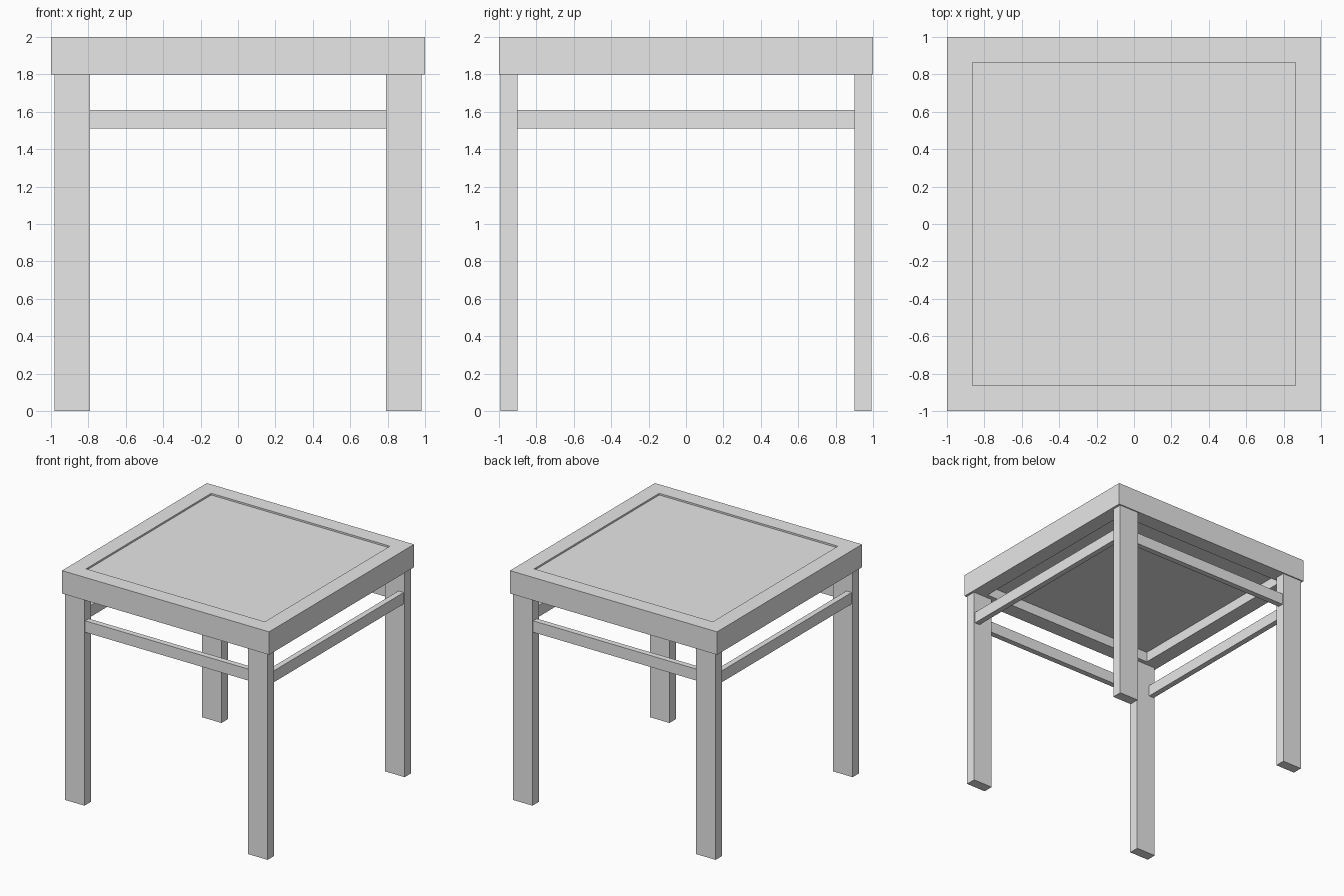
import bpy
import bmesh

cube = bpy.data.objects.get("Cube")
if cube:
    bpy.data.objects.remove(cube, do_unlink=True)

grey = bpy.data.materials.new("plain grey")
grey.use_nodes = True
colour = (0.8, 0.8, 0.8, 1)
grey.diffuse_color = colour
grey.node_tree.nodes["Principled BSDF"].inputs["Base Color"].default_value = colour


def add_mesh(name, bm):
    bmesh.ops.recalc_face_normals(bm, faces=bm.faces)
    mesh = bpy.data.meshes.new(name)
    bm.to_mesh(mesh)
    bm.free()
    mesh.materials.append(grey)
    obj = bpy.data.objects.new(name, mesh)
    bpy.context.collection.objects.link(obj)
    return obj


def box(name, x, y, z):
    """Box from (low, high) ranges on each axis."""
    bm = bmesh.new()
    bmesh.ops.create_cube(bm, size=1)
    for v in bm.verts:
        for i, (low, high) in enumerate((x, y, z)):
            v.co[i] = low if v.co[i] < 0 else high
    return add_mesh(name, bm)


def square_ring(name, profile):
    """Closed profile of (half width, height) swept round a square."""
    bm = bmesh.new()
    corners = ((1, 1), (-1, 1), (-1, -1), (1, -1))
    loops = [[bm.verts.new((sx * r, sy * r, z)) for sx, sy in corners]
             for r, z in profile]
    for i, loop in enumerate(loops):
        below = loops[i - 1]
        for k in range(4):
            n = (k + 1) % 4
            bm.faces.new((loop[k], loop[n], below[n], below[k]))
    return add_mesh(name, bm)


def span(side, inner, outer):
    return tuple(sorted((side * inner, side * outer)))


# Seat: hollow frame with a slightly sunken panel
INNER, SEAT_BASE = 0.863, 1.8
square_ring("seat_frame", [(1, SEAT_BASE), (1, 2), (INNER, 2), (INNER, SEAT_BASE)])
box("seat_panel", (-INNER, INNER), (-INNER, INNER), (1.89, 1.985))

# Legs: flat posts, wide face to front and back
LEG_X, LEG_Y = (0.79, 0.98), (0.9, 0.99)
for y_name, sy in (("front", -1), ("back", 1)):
    for x_name, sx in (("left", 1), ("right", -1)):
        box(f"{y_name}_{x_name}_leg", span(sx, *LEG_X), span(sy, *LEG_Y), (0, SEAT_BASE))

# Rails between the legs
RAIL_Z = (1.51, 1.61)
for name, s in (("front", -1), ("back", 1)):
    box(f"{name}_rail", (-LEG_X[0], LEG_X[0]), span(s, 0.93, 0.98), RAIL_Z)
for name, s in (("left", 1), ("right", -1)):
    box(f"{name}_rail", span(s, 0.92, 0.97), (-LEG_Y[0], LEG_Y[0]), RAIL_Z)
